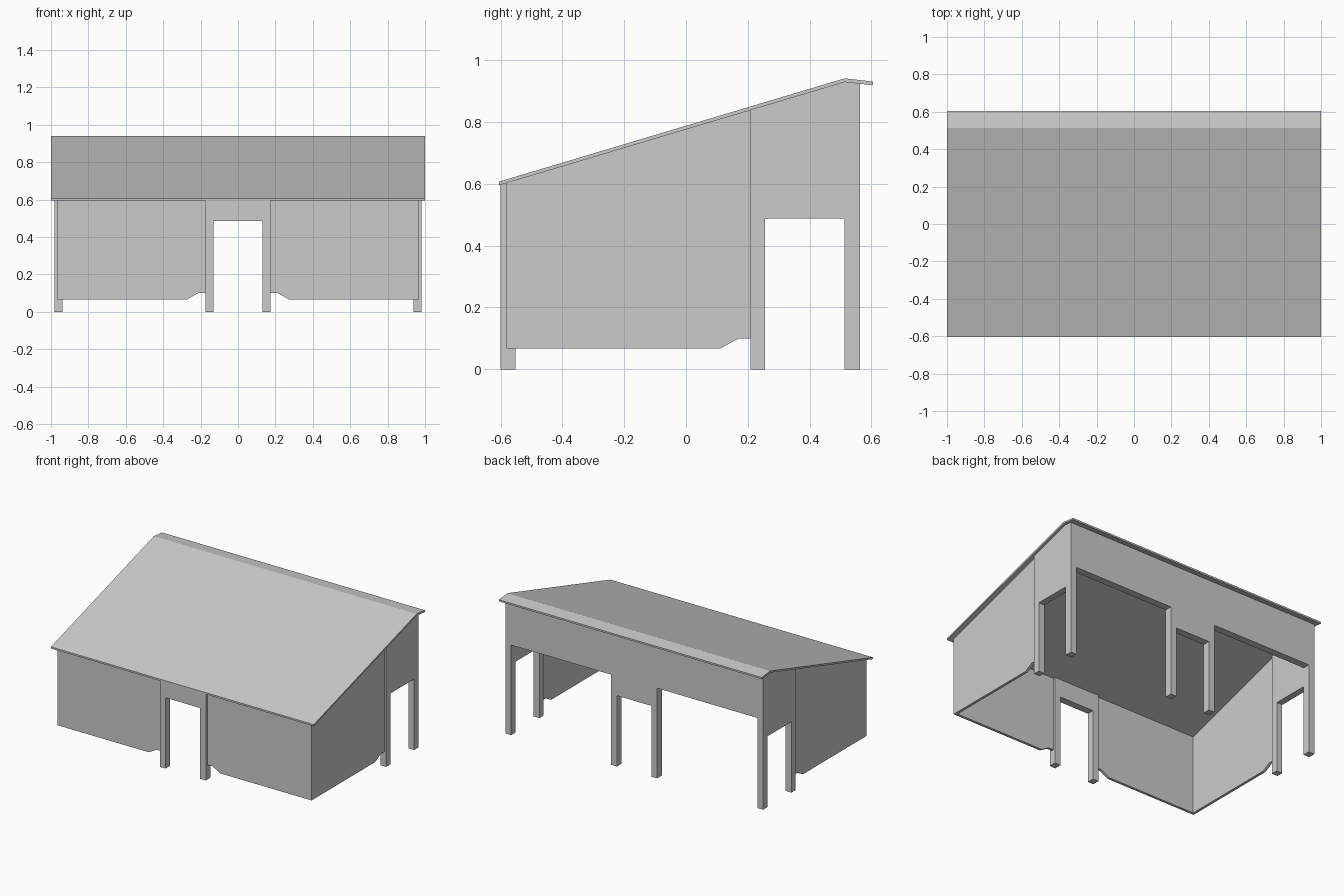
import bpy, bmesh

if "Cube" in bpy.data.objects:
    bpy.data.objects.remove(bpy.data.objects["Cube"])

RIDGE_Y, END_Y = 0.513, 0.605
TOP = 9.0  # marks profile points that meet the roof underside


def underside(y):
    if y <= RIDGE_Y:
        return 0.595 + (y + END_Y) * 0.334 / (RIDGE_Y + END_Y)
    return 0.929 - (y - RIDGE_Y) * 0.11


def prism(name, profile, axis, a, b, mirror=False):
    """Extrude an (x,z) profile along y, or a (y,z) profile along x, from a to b."""
    bm = bmesh.new()
    rings = []
    for d in (a, b):
        ring = []
        for u, z in profile:
            x, y = (u, d) if axis == 'Y' else (d, u)
            ring.append(bm.verts.new((x, y, underside(y) if z == TOP else z)))
        rings.append(ring)
    r0, r1 = rings
    bm.faces.new(r0)
    bm.faces.new(r1[::-1])
    n = len(profile)
    for i in range(n):
        j = (i + 1) % n
        bm.faces.new((r0[i], r0[j], r1[j], r1[i]))
    bmesh.ops.recalc_face_normals(bm, faces=bm.faces)
    mesh = bpy.data.meshes.new(name)
    bm.to_mesh(mesh)
    bm.free()
    obj = bpy.data.objects.new(name, mesh)
    bpy.context.collection.objects.link(obj)
    if mirror:
        mod = obj.modifiers.new("Mirror", 'MIRROR')
        mod.use_axis[0] = True
        mod.use_mirror_merge = False
    return obj


# Roof: long front slope, short back slope
ys = (-END_Y, RIDGE_Y, END_Y)
roof = [(y, underside(y)) for y in ys] + [(y, underside(y) + 0.012) for y in reversed(ys)]
prism("roof", roof, 'X', -1.0, 1.0)

# Front doorway frame
prism("front_door_frame",
      [(-0.175, 0), (-0.131, 0), (-0.131, 0.487), (0.131, 0.487), (0.131, 0),
       (0.175, 0), (0.175, TOP), (-0.175, TOP)], 'Y', -0.60, -0.551)

# Thin wall panels, notched beside the doorways
prism("front_wall",
      [(0.175, 0.10), (0.214, 0.10), (0.272, 0.067), (0.967, 0.067),
       (0.967, TOP), (0.175, TOP)], 'Y', -0.581, -0.563, mirror=True)
prism("side_wall",
      [(-0.563, 0.067), (0.11, 0.067), (0.171, 0.10), (0.209, 0.10),
       (0.209, TOP), (-0.563, TOP)], 'X', 0.949, 0.967, mirror=True)

# Side porch openings: front leg and lintel, closed by the back wall
prism("side_porch_frame",
      [(0.209, 0), (0.255, 0), (0.255, 0.487), (RIDGE_Y, 0.487),
       (RIDGE_Y, TOP), (0.209, TOP)], 'X', 0.937, 0.981, mirror=True)

# Back wall: four posts, two tall wide bays and a lower middle doorway
half = [(0.131, 0.487), (0.131, 0), (0.175, 0), (0.175, 0.62),
        (0.937, 0.62), (0.937, 0), (0.981, 0), (0.981, TOP)]
prism("back_wall", half + [(-x, z) for x, z in reversed(half)], 'Y', RIDGE_Y, 0.563)
